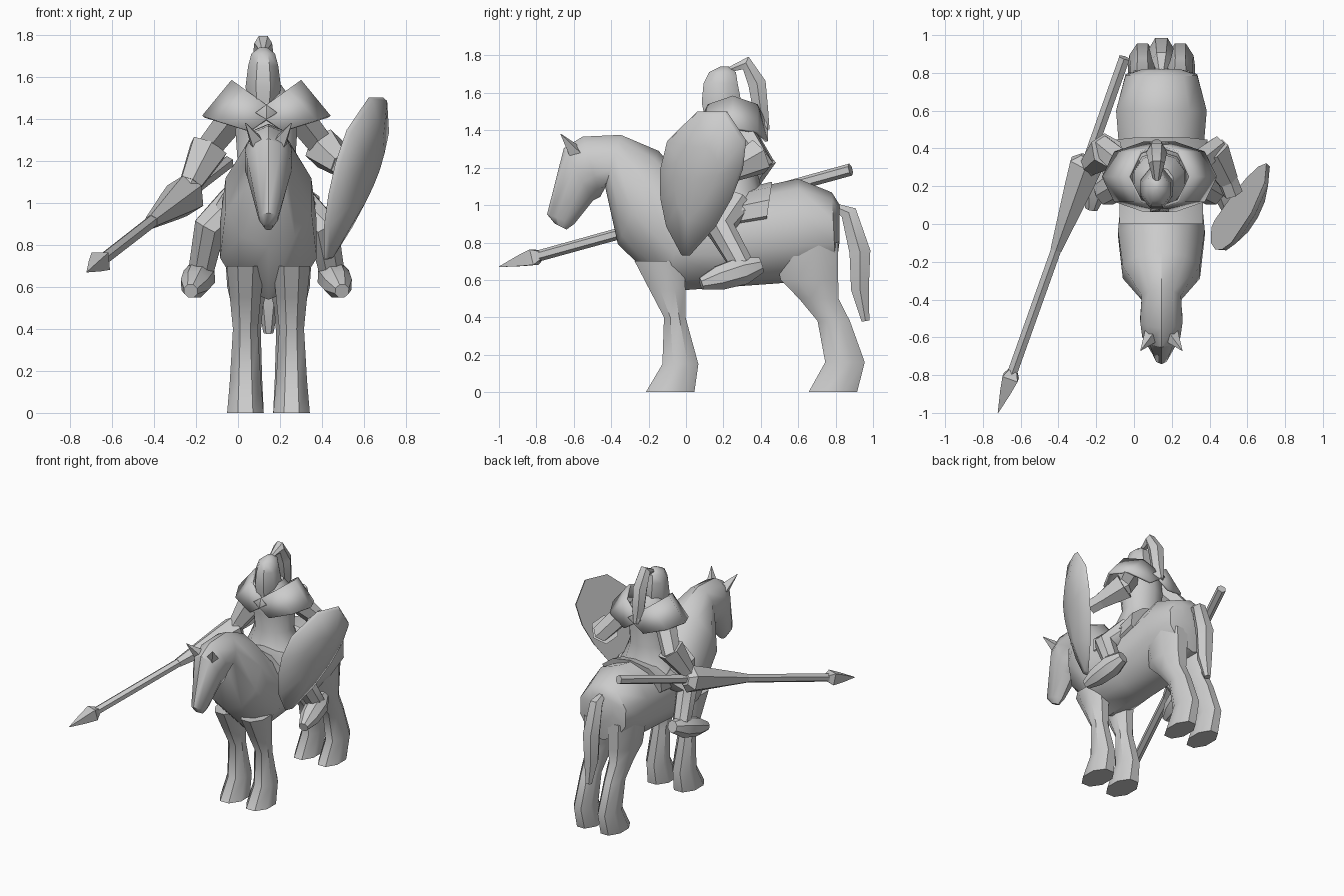
import bpy
import bmesh
import math
from mathutils import Vector

default_cube = bpy.data.objects.get("Cube")
if default_cube:
    bpy.data.objects.remove(default_cube, do_unlink=True)

HORSE_X = 0.145
RIDER_X = 0.135
SIDES = {"right": -1, "left": 1}
UP = Vector((0, 0, 1))
FORWARD = Vector((0, -1, 0))

grey = bpy.data.materials.new("plain grey")
grey.use_nodes = True
grey.diffuse_color = (0.6, 0.6, 0.6, 1)
grey.node_tree.nodes["Principled BSDF"].inputs["Base Color"].default_value = grey.diffuse_color


def loft(name, rings, closed=True, thickness=0, angle=40):
    """Skin equally long point rings into one object."""
    bm = bmesh.new()
    rows = [[bm.verts.new(point) for point in ring] for ring in rings]
    count = len(rows[0])
    for low, high in zip(rows, rows[1:]):
        for i in range(count if closed else count - 1):
            j = (i + 1) % count
            bm.faces.new((low[i], low[j], high[j], high[i]))
    if closed:
        bm.faces.new(rows[0])
        bm.faces.new(rows[-1])
    bmesh.ops.recalc_face_normals(bm, faces=bm.faces)
    mesh = bpy.data.meshes.new(name)
    bm.to_mesh(mesh)
    bm.free()
    mesh.materials.append(grey)
    obj = bpy.data.objects.new(name, mesh)
    bpy.context.collection.objects.link(obj)
    if thickness:
        solid = obj.modifiers.new("thickness", "SOLIDIFY")
        solid.thickness = thickness
        solid.offset = 0
    bpy.ops.object.select_all(action="DESELECT")
    obj.select_set(True)
    bpy.context.view_layer.objects.active = obj
    bpy.ops.object.shade_smooth_by_angle(angle=math.radians(angle))


def blend(start, end, index, count):
    return start + (end - start) * index / (count - 1)


def oval(center, u, v, sides):
    turns = [math.tau * (i + 0.5) / sides for i in range(sides)]
    return [center + u * math.cos(turn) + v * math.sin(turn) for turn in turns]


def profile(name, x, upper, lower, ratios, pad=0, sides=8):
    """Loft between two side outlines; each width follows the local depth."""
    rings = []
    for i, (first, second) in enumerate(zip(upper, lower)):
        a, b = Vector((x, *first)), Vector((x, *second))
        width = pad + blend(*ratios, i, len(upper)) * (a - b).length
        rings.append(oval((a + b) / 2, Vector((width, 0, 0)), (a - b) * 0.52, sides))
    loft(name, rings)


def upright(name, x, stations, ratios, pad=0, sides=8):
    """A standing profile from stations of height, front and back."""
    front = [(y, z) for z, y, _ in stations]
    back = [(y, z) for z, _, y in stations]
    profile(name, x, front, back, ratios, pad, sides)


def tube(name, path, radii, sides=6, reference=UP, angle=40):
    """Loft circles square to a path."""
    rings = []
    for i, point in enumerate(path):
        along = path[min(i + 1, len(path) - 1)] - path[max(i - 1, 0)]
        u = along.cross(reference).normalized()
        v = along.cross(u).normalized()
        rings.append(oval(point, u * radii[i], v * radii[i], sides))
    loft(name, rings, angle=angle)


def limb(name, path, start, end, sides=6, reference=UP):
    """A tube with an even taper."""
    radii = [blend(start, end, i, len(path)) for i in range(len(path))]
    tube(name, path, radii, sides, reference)


def strand(name, x, path, girth):
    """A lock of hair, fullest in the middle."""
    radii = [girth * max(0.1, math.sin(math.pi * (i + 0.4) / len(path)))
             for i in range(len(path))]
    tube(name, [Vector((x, *point)) for point in path], radii, reference=Vector((1, 0, 0)))


def beside_rider(side, out, y, z):
    return Vector((RIDER_X + side * out, y, z))


# Horse trunk, neck and head in one skin, from rump to muzzle
back_line = [(0.82, 1), (0.78, 1.06), (0.6, 1.13), (0.2, 1.05), (0, 1.1), (-0.15, 1.28),
             (-0.35, 1.37), (-0.55, 1.36), (-0.65, 1.3), (-0.74, 0.95), (-0.7, 0.9)]
belly_line = [(0.82, 0.8), (0.8, 0.66), (0.6, 0.6), (0.2, 0.57), (-0.1, 0.55), (-0.36, 0.8),
              (-0.43, 1.1), (-0.46, 1.05), (-0.5, 1.03), (-0.6, 0.9), (-0.64, 0.87)]
profile("horse_body", HORSE_X, back_line, belly_line, ratios=(0.52, 0.3), sides=10)

# Horse legs and ears
front_leg = [(0.7, -0.28, 0), (0.55, -0.2, 0), (0.4, -0.12, 0), (0.15, -0.13, 0.07), (0, -0.22, 0.05)]
hind_leg = [(0.8, 0.45, 0.82), (0.6, 0.5, 0.82), (0.5, 0.6, 0.82),
            (0.38, 0.7, 0.88), (0.16, 0.74, 0.96), (0, 0.65, 0.92)]
for label, side in SIDES.items():
    upright("front_leg_" + label, HORSE_X + side * 0.11, front_leg, ratios=(0.2, 0.2), pad=0.04)
    upright("hind_leg_" + label, HORSE_X + side * 0.1, hind_leg, ratios=(0.24, 0.2), pad=0.03)
    ear_base = Vector((HORSE_X + side * 0.05, -0.59, 1.28))
    ear_tip = ear_base + Vector((side * 0.06, -0.08, 0.1))
    limb("ear_" + label, [ear_base, ear_tip], 0.045, 0.002, sides=4, reference=FORWARD)

strand("tail", HORSE_X, [(0.78, 1), (0.87, 0.96), (0.93, 0.75), (0.93, 0.55), (0.96, 0.38)], girth=0.065)

# Cloth draped over the horse's back
profile("saddle_cloth", HORSE_X, [(0.46, 1.12), (0.25, 1.07), (0, 1.12)],
        [(0.42, 0.85), (0.22, 0.82), (0, 0.84)], ratios=(0.5, 0.4), pad=0.12, sides=10)

# Rider's tunic from flared skirt to neck, then the helmet and its plume
tunic = [(0.97, 0.03, 0.45), (1.08, 0.08, 0.4), (1.2, 0.12, 0.37),
         (1.34, 0.1, 0.38), (1.47, 0.1, 0.37), (1.56, 0.15, 0.3)]
upright("tunic", RIDER_X, tunic, ratios=(0.63, 0.5), sides=10)
helmet = [(1.45, 0.1, 0.27), (1.55, 0.08, 0.3), (1.65, 0.09, 0.28), (1.71, 0.12, 0.27), (1.74, 0.18, 0.23)]
upright("helmet", 0.12, helmet, ratios=(0.42, 0.4))
strand("plume", 0.12, [(0.22, 1.72), (0.32, 1.76), (0.38, 1.65), (0.4, 1.5), (0.43, 1.4)], girth=0.055)


def plate_edge(side, out, reach, height, rise):
    """An arch from chest to back over one shoulder."""
    arch = [math.pi * i / 4 for i in range(5)]
    return [beside_rider(side, out + reach * math.sin(a), 0.25 - 0.18 * math.cos(a),
                         height + rise * math.sin(a)) for a in arch]


# Rider's shoulder plates, arms with flared cuffs, legs and boots
hands = {"right": (0.28, 1.03), "left": (0.16, 1.15)}
for label, side in SIDES.items():
    collar = plate_edge(side, out=-0.05, reach=0.21, height=1.43, rise=0.15)
    rim = plate_edge(side, out=0.08, reach=0.22, height=1.34, rise=0.07)
    loft("shoulder_plate_" + label, [collar, rim], closed=False, thickness=0.015)

    shoulder = beside_rider(side, 0.14, 0.27, 1.43)
    elbow = beside_rider(side, 0.29, 0.4, 1.24)
    hand = beside_rider(side, 0.39, *hands[label])
    limb("arm_" + label, [shoulder, elbow, hand], 0.08, 0.055, reference=FORWARD)
    limb("cuff_" + label, [elbow.lerp(shoulder, 0.1), elbow.lerp(hand, 0.7)], 0.1, 0.06, reference=FORWARD)

    hip = beside_rider(side, 0.14, 0.27, 1)
    knee = beside_rider(side, 0.27, 0.18, 0.88)
    ankle = beside_rider(side, 0.31, 0.3, 0.68)
    heel = beside_rider(side, 0.3, 0.4, 0.68)
    toe = beside_rider(side, 0.36, 0.08, 0.58)
    limb("rider_leg_" + label, [hip, knee, ankle], 0.1, 0.065, sides=8, reference=FORWARD)
    tube("boot_" + label, [heel, heel.lerp(toe, 0.3), heel.lerp(toe, 0.7), toe],
         [0.045, 0.08, 0.07, 0.035], sides=8)

# Lance: shaft, hand guard and head share one axis
butt, tip = Vector((-0.05, 0.88, 1.19)), Vector((-0.72, -1, 0.67))


def lance_part(name, stations, radii, sides=6):
    tube(name, [butt.lerp(tip, station) for station in stations], radii, sides, angle=25)


lance_part("lance_shaft", [0, 0.93], [0.033, 0.03])
lance_part("hand_guard", [0.28, 0.3, 0.36, 0.54], [0.05, 0.1, 0.085, 0.034])
lance_part("lance_head", [0.88, 0.9, 0.94, 1], [0.03, 0.06, 0.04, 0.002], sides=4)

# Shield: half widths along a leaning axis, on a slanted plane, domed outward
half_widths = [0.02, 0.13, 0.19, 0.22, 0.21, 0.08]
foot, head = Vector((0, 0.73)), Vector((0.14, 1.5))
center = foot.lerp(head, 0.55)
outline = []
for edge in (-1, 1):
    border = [foot.lerp(head, i / 5) + Vector((edge * width, 0)) for i, width in enumerate(half_widths)]
    outline += border[::-edge]
outward = Vector((1, -0.44, -0.23)).normalized()


def shield_ring(scale, bulge):
    points = [center.lerp(point, scale) for point in outline]
    return [Vector((0.25 + 0.44 * y + 0.23 * z, y, z)) + outward * bulge for y, z in points]


loft("shield", [shield_ring(0.1, 0), shield_ring(1, 0), shield_ring(0.97, 0.025),
                shield_ring(0.5, 0.08), shield_ring(0.1, 0.09)], angle=50)
